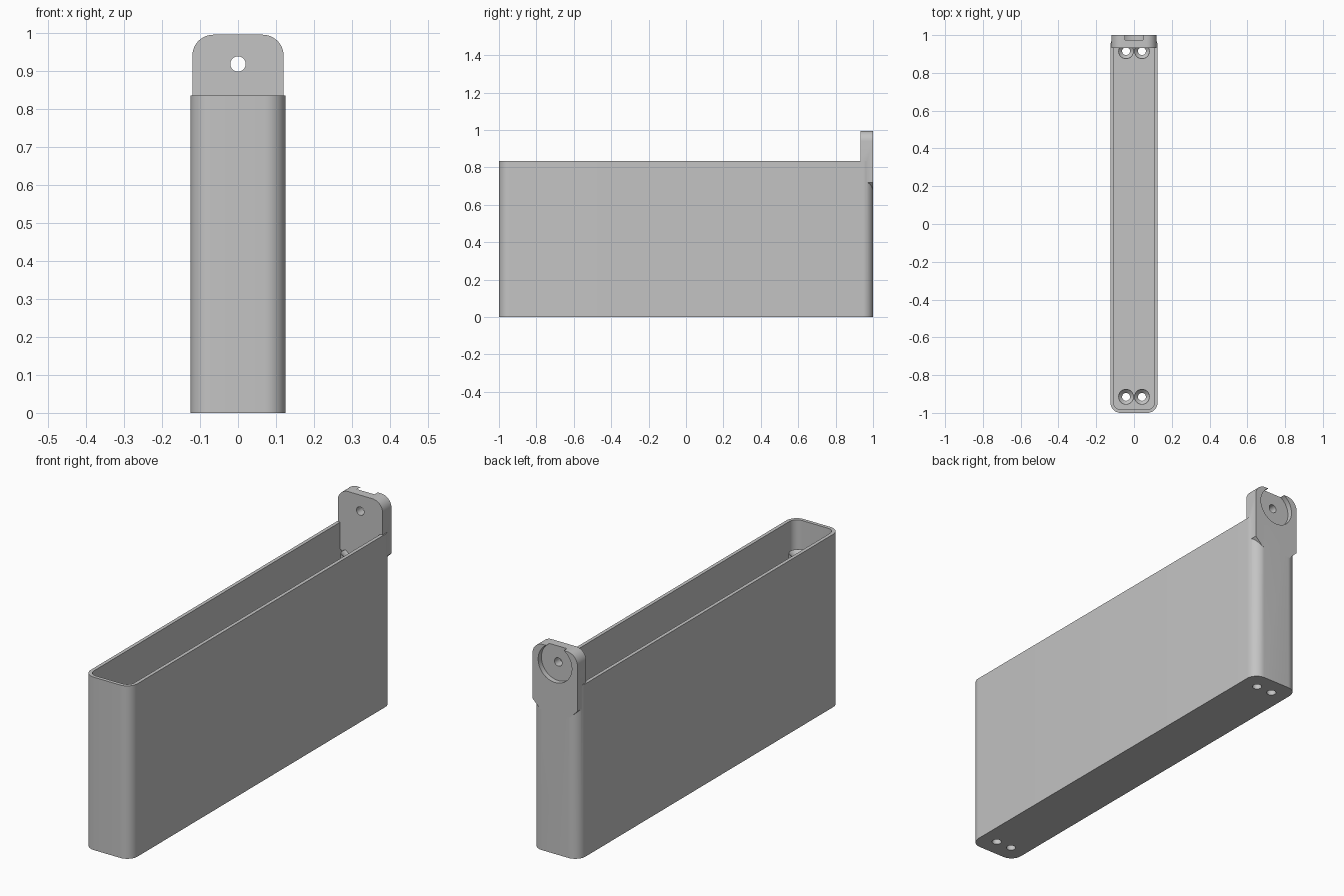
import bpy, bmesh
from math import sin, cos, pi, radians
from mathutils import Matrix

if "Cube" in bpy.data.objects:
    bpy.data.objects.remove(bpy.data.objects["Cube"])

grey = bpy.data.materials.new("light_grey")
grey.use_nodes = True
colour = (0.55, 0.55, 0.55, 1)
grey.diffuse_color = colour
grey.node_tree.nodes["Principled BSDF"].inputs["Base Color"].default_value = colour


def add_object(name, bm):
    bmesh.ops.recalc_face_normals(bm, faces=bm.faces)
    mesh = bpy.data.meshes.new(name)
    bm.to_mesh(mesh)
    bm.free()
    mesh.materials.append(grey)
    obj = bpy.data.objects.new(name, mesh)
    bpy.context.collection.objects.link(obj)
    return obj


def arc(cx, cy, r, start, steps=10):
    return [(cx + r * cos(start + i * pi / 2 / steps),
             cy + r * sin(start + i * pi / 2 / steps)) for i in range(steps + 1)]


def rounded_rect(w, h, r):
    corners = [(w - r, h - r), (r - w, h - r), (r - w, r - h), (w - r, r - h)]
    return [p for i, (x, y) in enumerate(corners) for p in arc(x, y, r, i * pi / 2)]


def prism(name, outline, low, high, along_y=False):
    """Extrude an outline along z, or an x-z outline along y."""
    bm = bmesh.new()
    place = (lambda u, v: (u, low, v)) if along_y else (lambda u, v: (u, v, low))
    face = bm.faces.new([bm.verts.new(place(u, v)) for u, v in outline])
    top = bmesh.ops.extrude_face_region(bm, geom=[face])["geom"]
    verts = [g for g in top if isinstance(g, bmesh.types.BMVert)]
    move = (0, high - low, 0) if along_y else (0, 0, high - low)
    bmesh.ops.translate(bm, verts=verts, vec=move)
    return add_object(name, bm)


def cone(name, r_low, r_high, low, high, x, y):
    bm = bmesh.new()
    bmesh.ops.create_cone(bm, cap_ends=True, segments=40, radius1=r_low,
                          radius2=r_high, depth=high - low,
                          matrix=Matrix.Translation((x, y, (low + high) / 2)))
    return add_object(name, bm)


def combine(target, tool, operation):
    mod = target.modifiers.new("combine", "BOOLEAN")
    mod.operation, mod.solver, mod.object = operation, "EXACT", tool
    bpy.context.view_layer.objects.active = target
    bpy.ops.object.modifier_apply(modifier=mod.name)
    bpy.data.objects.remove(tool)


def circle(cz, r):
    return [(r * cos(i * pi / 32), cz + r * sin(i * pi / 32)) for i in range(64)]


HEIGHT, FLOOR, POST_TOP = 0.835, 0.03, 0.71
HOLE_Z = 0.918

# Long narrow bin with rounded corners
bin_body = prism("bin_body", rounded_rect(0.125, 1.0, 0.055), 0, HEIGHT)
cavity = prism("cavity_cutter", rounded_rect(0.108, 0.983, 0.038), FLOOR, 1.2)
combine(bin_body, cavity, "DIFFERENCE")

# Hanging tab: rounded top, chamfered lower corners
tab_outline = (arc(0.065, 0.94, 0.055, 0) + arc(-0.065, 0.94, 0.055, pi / 2)
               + [(-0.12, 0.72), (-0.08, 0.68), (0.08, 0.68), (0.12, 0.72)])
tab = prism("hanging_tab", tab_outline, 0.933, 1.0, True)
combine(bin_body, tab, "UNION")

# Round recess open at the top, and the screw hole through it
combine(bin_body, prism("recess_cutter", circle(HOLE_Z, 0.09), 0.975, 1.1, True), "DIFFERENCE")
combine(bin_body, prism("hole_cutter", circle(HOLE_Z, 0.02), 0.8, 1.1, True), "DIFFERENCE")

# Two hollow posts at each end, open through the floor
parts = [bin_body]
for end, y in (("front", -0.915), ("back", 0.915)):
    for side, x in (("right", -0.042), ("left", 0.042)):
        post = cone(f"{end}_{side}_post", 0.0415, 0.0415, 0.01, POST_TOP, x, y)
        combine(post, cone("bore_cutter", 0.021, 0.021, -0.1, 1, x, y), "DIFFERENCE")
        combine(post, cone("sink_cutter", 0.019, 0.041, POST_TOP - 0.021,
                           POST_TOP + 0.001, x, y), "DIFFERENCE")
        combine(bin_body, cone("floor_cutter", 0.021, 0.021, -0.1, 0.1, x, y), "DIFFERENCE")
        parts.append(post)

# Smooth round surfaces, keep crisp edges
for obj in parts:
    bpy.ops.object.select_all(action="DESELECT")
    obj.select_set(True)
    bpy.context.view_layer.objects.active = obj
    bpy.ops.object.shade_smooth_by_angle(angle=radians(30))
